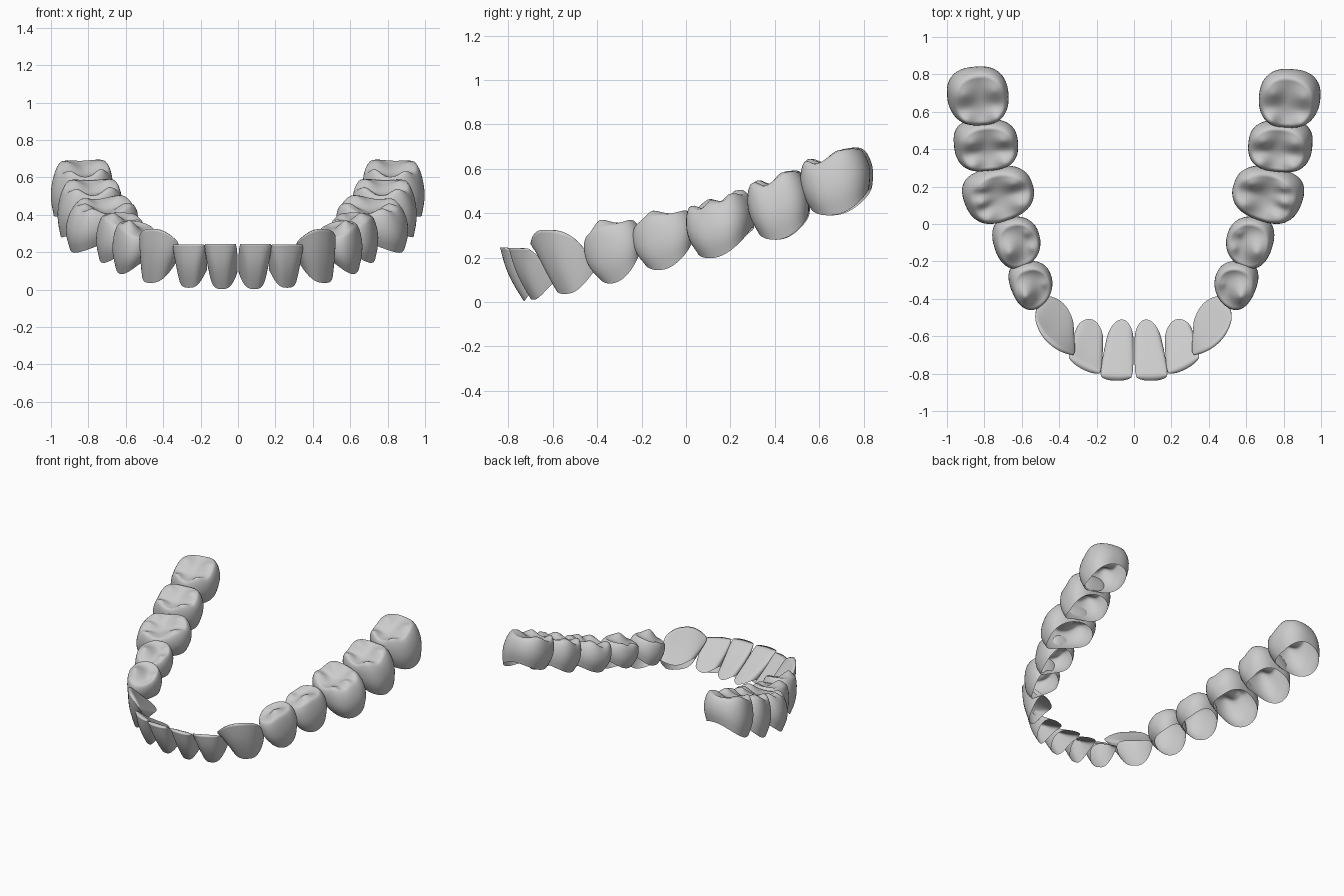
import bpy, bmesh
from math import sin, cos, pi, exp, log, radians
from mathutils import Vector, Matrix

if "Cube" in bpy.data.objects:
    bpy.data.objects.remove(bpy.data.objects["Cube"])

N = 56  # segments around each crown


def lerp(a, b, t):
    return a + (b - a) * t


def fit(verts, box):
    """Scale and move points so they fill the box (x0,x1,y0,y1,z0,z1)."""
    out = [list(v) for v in verts]
    for k in range(3):
        lo, hi = min(v[k] for v in verts), max(v[k] for v in verts)
        for v in out:
            v[k] = lerp(box[2 * k], box[2 * k + 1], (v[k] - lo) / (hi - lo))
    return out


def ring_faces(count):
    return [(r * N + i, r * N + (i + 1) % N, (r + 1) * N + (i + 1) % N, (r + 1) * N + i)
            for r in range(count - 1) for i in range(N)]


def make(name, verts, faces):
    bm = bmesh.new()
    vs = [bm.verts.new(v) for v in verts]
    for f in faces:
        bm.faces.new([vs[i] for i in f])
    bmesh.ops.recalc_face_normals(bm, faces=bm.faces)
    if sum(f.normal.z * f.calc_area() for f in bm.faces) < 0:
        bmesh.ops.reverse_faces(bm, faces=bm.faces)
    for f in bm.faces:
        f.smooth = True
    me = bpy.data.meshes.new(name)
    bm.to_mesh(me)
    bm.free()
    bpy.context.collection.objects.link(bpy.data.objects.new(name, me))


def both_sides(name, verts, faces, dx=0, dy=0):
    """Right tooth, plus its mirrored left tooth with a slight natural shift."""
    make("right_" + name, verts, faces)
    make("left_" + name, [(-x - dx, y + dy, z) for x, y, z in verts], faces)


def front_tooth(name, box, A, B, L, edge, margin, bulge, w0, bow, skew, shift):
    """Blade-like shell: wide open base lofted to a thin biting edge."""
    A, B, L = Vector(A), Vector(B), Vector(L)
    out = Vector((B.y - A.y, A.x - B.x)).normalized()
    zA, zT, zB = edge
    zF, zP, zL = margin
    rings = [j / 16 for j in range(17)]
    verts = []
    for t in rings:
        w = lerp(w0, 1, sin(t * pi / 2) ** 0.8) * (1 - 0.04 * max(0, t - 0.85) / 0.15)
        for i in range(N):
            th = 2 * pi * i / N
            c, s = cos(th), sin(th)
            power = lerp(0.68 if s > 0 else 1.1, 0.7, t)  # squarer on the lip side
            u = abs(c) ** power * (1 if c > 0 else -1) * w
            d0 = 0.62 - s * (0.29 if s > 0 else 0.38)
            d = lerp(d0, 0.05 - s * 0.05, t)
            d += sin(pi * t) * (-bulge * s if s > 0 else 0.05 * s)
            d += 0.03 * u * u * t
            zm = lerp(zF, zL, (1 - s) / 2) + (zP - (zF + zL) / 2) * c * c
            ze = zT + ((zB if u > 0 else zA) - zT) * abs(u) ** 2.5
            if t == 1:
                ze -= 0.004 * abs(s)
            us = u + skew * (1 - t) * (1 + s) / 2
            p = (A + B) / 2 + (B - A) / 2 * us + L * d
            p += out * bow * (1 - u * u) * lerp((1 + s) / 2, 1, t)
            verts.append((p.x, p.y, lerp(zm, ze, t)))
    faces = ring_faces(len(rings))
    o = (len(rings) - 1) * N
    for i in range(N // 2):  # close the biting edge
        q = [i, i + 1, N - i - 1, (N - i) % N]
        faces.append([o + k for k in dict.fromkeys(q)])
    both_sides(name, fit(verts, box), faces, *shift)


SIDE = [(0, 0), (.3, .1), (.6, .2), (.87, .32), (1, .46), (.97, .58),
        (.8, .7), (.55, .81), (.2, .9), (-.15, .96)]
TOP = [(.80 - .065 * k, 1) for k in range(12)] + [(.04, 1)]


def back_tooth(name, box, pitch, yaw, n, size, neck, lean, taper, low, prox, floor, cusps, shift):
    """Open crown: bulging wall rising into a cusped chewing surface."""
    a, b, H = size
    wall = [(lerp(neck if f < .46 else .87, 1, k), f) for k, f in SIDE]

    def height(u, v, rho):
        k = 18
        e = 1 + sum(exp(k * amp * exp(-(((u - cu) ** 2 + (v - cv) ** 2) / sg ** 2) ** .8))
                    for cu, cv, amp, sg in cusps)
        return floor - .1 + .1 * rho ** 2 + .06 * u * u + log(e) / k

    rot = Matrix.Rotation(radians(pitch), 3, 'X') @ Matrix.Rotation(radians(yaw), 3, 'Z')
    verts = []

    def add(u, v, z, f):
        # u runs along the arch (local y), v points to the cheek (local x)
        x = b * (v - lean * f)
        y = a * u * (1 + taper * v)
        verts.append(rot @ Vector((x, y, H * z)))

    for rho, f in wall + TOP:
        for i in range(N):
            th = 2 * pi * i / N
            c, s = cos(th), sin(th)
            r = rho * (abs(c) ** n + abs(s) ** n) ** (-1 / n)
            u, v = r * c, r * s
            zm = lerp(0, low, (1 - s) / 2) + prox * c * c
            add(u, v, lerp(zm, height(u, v, rho), f), f)
    add(0, 0, height(0, 0, 0), 1)
    count = len(wall + TOP)
    faces = ring_faces(count)
    o = (count - 1) * N
    faces += [(o + i, o + (i + 1) % N, o + N) for i in range(N)]
    both_sides(name, fit(verts, box), faces, *shift)


# Front teeth
front_tooth("central_incisor", (.002, .178, -.838, -.51, .003, .245),
            (.0, -.835), (.18, -.83), (-.035, .32), (.238, .242, .238),
            (.005, .09, .08), .05, .84, 0, 0, (0, 0))
front_tooth("lateral_incisor", (.165, .348, -.80, -.508, .01, .243),
            (.18, -.80), (.345, -.715), (-.05, .255), (.238, .242, .236),
            (.012, .10, .09), .06, .84, .006, .1, (0, 0))
front_tooth("canine", (.31, .522, -.70, -.385, .036, .325),
            (.345, -.70), (.52, -.49), (-.04, .2), (.25, .325, .28),
            (.04, .15, .14), .08, .82, .034, .25, (.006, 0))

# Premolars: one tall cheek-side cusp and a lower tongue-side one
back_tooth("first_premolar", (.43, .665, -.46, -.197, .083, .37), 24, -24, 2.2,
           (.12, .115, .25), .82, .14, .16, .18, .18, .65,
           [(-.05, .36, .38, .66), (-.1, -.55, .12, .4)], (.006, 0))
back_tooth("second_premolar", (.492, .75, -.24, .04, .143, .412), 19, -17, 2.3,
           (.13, .125, .24), .83, .14, .1, .18, .18, .66,
           [(-.08, .4, .36, .68), (-.3, -.52, .18, .42), (.35, -.5, .15, .38)], (.008, 0))

# Molars
five = [(-.55, .5, .26, .42), (.05, .55, .29, .42), (.55, .4, .25, .42),
        (-.45, -.5, .29, .5), (.4, -.5, .29, .55)]
second = [(-.55, .5, .26, .45), (.32, .5, .28, .62), (-.55, -.5, .27, .45), (.32, -.5, .28, .6)]
third = [(-.65, .5, .24, .42), (.25, .5, .29, .7), (-.62, -.5, .26, .42), (.28, -.5, .28, .66)]
back_tooth("first_molar", (.525, .91, 0, .312, .197, .505), 17, -18, 2.5,
           (.145, .185, .24), .85, .13, .06, .18, .18, .72, five, (.009, 0))
back_tooth("second_molar", (.61, .955, .276, .556, .28, .592), 17, -5, 2.7,
           (.135, .172, .24), .86, .13, .03, .18, .18, .74, second, (.009, .005))
back_tooth("third_molar", (.667, .997, .514, .83, .39, .695), 16, -5, 2.4,
           (.155, .165, .24), .86, .13, -.03, .16, .16, .74, third, (.003, .013))
